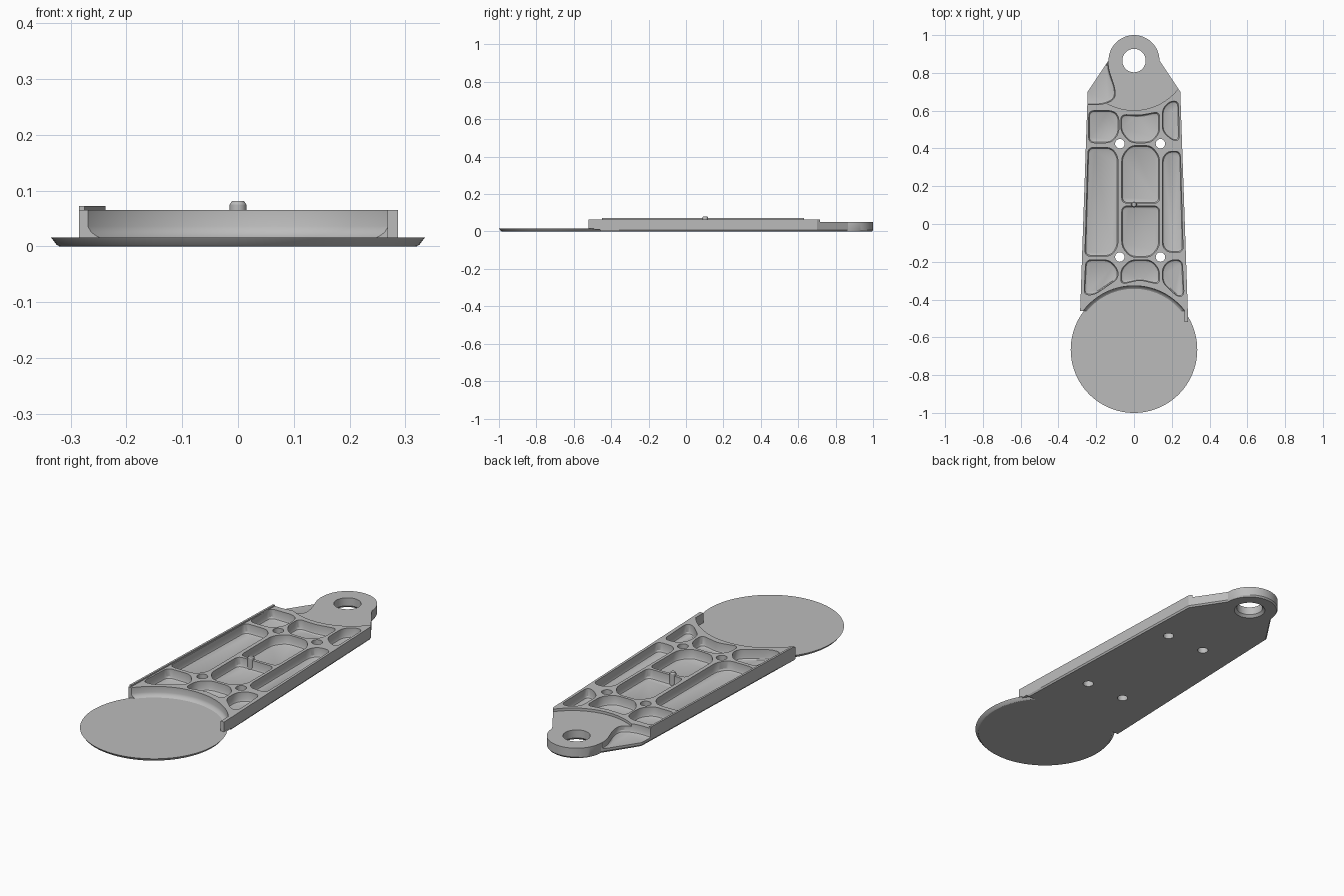
import bpy, bmesh, math
from mathutils import Vector

if "Cube" in bpy.data.objects:
    bpy.data.objects.remove(bpy.data.objects["Cube"], do_unlink=True)

grey = bpy.data.materials.new("plain_grey")
grey.use_nodes = True
grey.diffuse_color = (0.5, 0.5, 0.5, 1)
grey.node_tree.nodes["Principled BSDF"].inputs["Base Color"].default_value = (0.5, 0.5, 0.5, 1)


def loft(name, rings):
    """Solid made of stacked outlines; rings is a list of (outline, z)."""
    bm = bmesh.new()
    loops = [[bm.verts.new((p[0], p[1], z)) for p in pts] for pts, z in rings]
    n = len(loops[0])
    for low, high in zip(loops, loops[1:]):
        for i in range(n):
            j = (i + 1) % n
            bm.faces.new((low[i], low[j], high[j], high[i]))
    bm.faces.new(loops[0][::-1])
    bm.faces.new(loops[-1])
    bmesh.ops.recalc_face_normals(bm, faces=bm.faces)
    mesh = bpy.data.meshes.new(name)
    bm.to_mesh(mesh)
    bm.free()
    mesh.materials.append(grey)
    ob = bpy.data.objects.new(name, mesh)
    bpy.context.collection.objects.link(ob)
    return ob


def circle(x, y, r, n=48):
    return [(x + r * math.cos(math.tau * i / n), y + r * math.sin(math.tau * i / n))
            for i in range(n)]


def lathe(name, x, y, profile, n=48):
    return loft(name, [(circle(x, y, r, n), z) for r, z in profile])


def rounded(points, r, steps=5):
    """Polygon outline with softened corners."""
    pts = [Vector(p) for p in points]
    out = []
    for i, p in enumerate(pts):
        ends = []
        for q in (pts[i - 1], pts[(i + 1) % len(pts)]):
            d = q - p
            ends.append(p + d.normalized() * min(r, d.length * 0.45))
        a, b = ends
        for k in range(steps + 1):
            t = k / steps
            out.append(a * (1 - t) ** 2 + p * 2 * t * (1 - t) + b * t * t)
    return out


def inset(outline, d):
    """Shrink an outline by d on every side of its bounding box."""
    xs, ys = [p[0] for p in outline], [p[1] for p in outline]
    cx, cy = (min(xs) + max(xs)) / 2, (min(ys) + max(ys)) / 2
    sx, sy = 1 - 2 * d / (max(xs) - min(xs)), 1 - 2 * d / (max(ys) - min(ys))
    return [(cx + (p[0] - cx) * sx, cy + (p[1] - cy) * sy) for p in outline]


def combine(target, other, operation):
    mod = target.modifiers.new("combine", "BOOLEAN")
    mod.operation = operation
    mod.solver = "EXACT"
    mod.object = other
    bpy.context.view_layer.objects.active = target
    bpy.ops.object.modifier_apply(modifier=mod.name)
    bpy.data.objects.remove(other, do_unlink=True)


def pocket(points, floor=0.016, r=0.03):
    """Cutter with a filleted floor."""
    line = rounded(points, r)
    return loft("pocket_cutter", [(inset(line, 0.012), floor), (inset(line, 0.004), floor + 0.004),
                                  (line, floor + 0.012), (line, 0.1)])


TIP_Y, DISC_Y, TOP = 0.865, -0.665, 0.065

# Tapered arm with a round eye at the back
outline = [(-0.245, 0.70), (-0.285, -0.46), (0.285, -0.46), (0.245, 0.70)]
outline += [(0.135 * math.cos(math.pi * i / 32), TIP_Y + 0.135 * math.sin(math.pi * i / 32))
            for i in range(33)]
arm = loft("arm_body", [(inset(outline, 0.006), 0), (outline, 0.008), (outline, TOP)])

# Lowered eye, side ledge and round cut that clears the front disc
combine(arm, lathe("eye_step", 0, 0.9, [(0.298, 0.052), (0.298, 0.1)], 96), "DIFFERENCE")
combine(arm, pocket([(-0.32, 0.635), (-0.17, 0.63), (-0.10, 0.66), (-0.10, 0.72),
                     (-0.137, 0.82), (-0.137, 0.89), (-0.32, 0.89)], 0.02, 0.05), "DIFFERENCE")
combine(arm, lathe("disc_clearance", 0, DISC_Y, [(0.322, 0.016), (0.327, 0.019), (0.334, 0.026),
                                                 (0.338, 0.036), (0.338, 0.1)], 96), "DIFFERENCE")

# Weight-saving pockets
left = [
    [(-0.24, 0.60), (-0.11, 0.60), (-0.08, 0.57), (-0.08, 0.48), (-0.12, 0.43), (-0.24, 0.43)],
    [(-0.243, 0.405), (-0.12, 0.405), (-0.085, 0.36), (-0.085, -0.12), (-0.12, -0.17), (-0.26, -0.17)],
    [(-0.255, -0.19), (-0.13, -0.19), (-0.085, -0.24), (-0.085, -0.29), (-0.21, -0.375), (-0.265, -0.375)],
]
middle = [
    [(-0.07, 0.58), (0.03, 0.575), (0.135, 0.595), (0.135, 0.48), (0.09, 0.43), (-0.02, 0.43), (-0.07, 0.49)],
    [(-0.02, 0.415), (0.09, 0.415), (0.135, 0.36), (0.135, 0.11), (-0.065, 0.11), (-0.065, 0.36)],
    [(-0.065, 0.095), (0.135, 0.095), (0.135, -0.12), (0.09, -0.175), (-0.02, -0.175), (-0.065, -0.12)],
    [(-0.02, -0.19), (0.09, -0.19), (0.135, -0.24), (0.135, -0.32), (0.03, -0.295), (-0.07, -0.32), (-0.07, -0.24)],
]
right = [
    [(0.15, 0.61), (0.19, 0.65), (0.235, 0.65), (0.24, 0.44), (0.20, 0.445), (0.15, 0.49)],
    [(0.15, 0.35), (0.18, 0.385), (0.245, 0.385), (0.26, -0.15), (0.18, -0.15), (0.15, -0.12)],
    [(0.19, -0.19), (0.255, -0.19), (0.265, -0.38), (0.23, -0.385), (0.15, -0.31), (0.15, -0.23)],
]
for points in left + middle + right:
    combine(arm, pocket(points), "DIFFERENCE")

# Bolt holes and the eye hole with its chamfered underside
for x in (-0.075, 0.14):
    for y in (-0.175, 0.425):
        combine(arm, lathe("bolt_hole", x, y, [(0.025, -0.1), (0.025, 0.1)], 24), "DIFFERENCE")
combine(arm, lathe("eye_hole", 0, TIP_Y, [(0.08, -0.008), (0.074, 0), (0.062, 0.012),
                                          (0.062, 0.1)]), "DIFFERENCE")

# Thin front disc with a chamfered lower rim
disc = lathe("front_disc", 0, DISC_Y, [(0.32, 0), (0.325, 0.003), (0.335, 0.016)], 96)
combine(arm, disc, "UNION")

# Small horn, edge lip and locating stud
horn_line = [(0.268, -0.45), (0.268, -0.52), (0.287, -0.52), (0.2847, -0.45)]
horn = loft("corner_horn", [(horn_line, 0.01), (horn_line, TOP)])
lip_line = [(-0.2847, -0.45), (-0.2745, -0.45), (-0.2374, 0.63), (-0.2474, 0.63)]
lip = loft("edge_lip", [(lip_line, TOP - 0.005), (lip_line, 0.072)])
stud = lathe("locating_stud", 0, 0.103, [(0.015, 0.014), (0.015, 0.075), (0.011, 0.081)], 24)

for ob in (arm, horn, lip, stud):
    bpy.ops.object.select_all(action="DESELECT")
    ob.select_set(True)
    bpy.context.view_layer.objects.active = ob
    bpy.ops.object.shade_smooth_by_angle(angle=math.radians(30))
